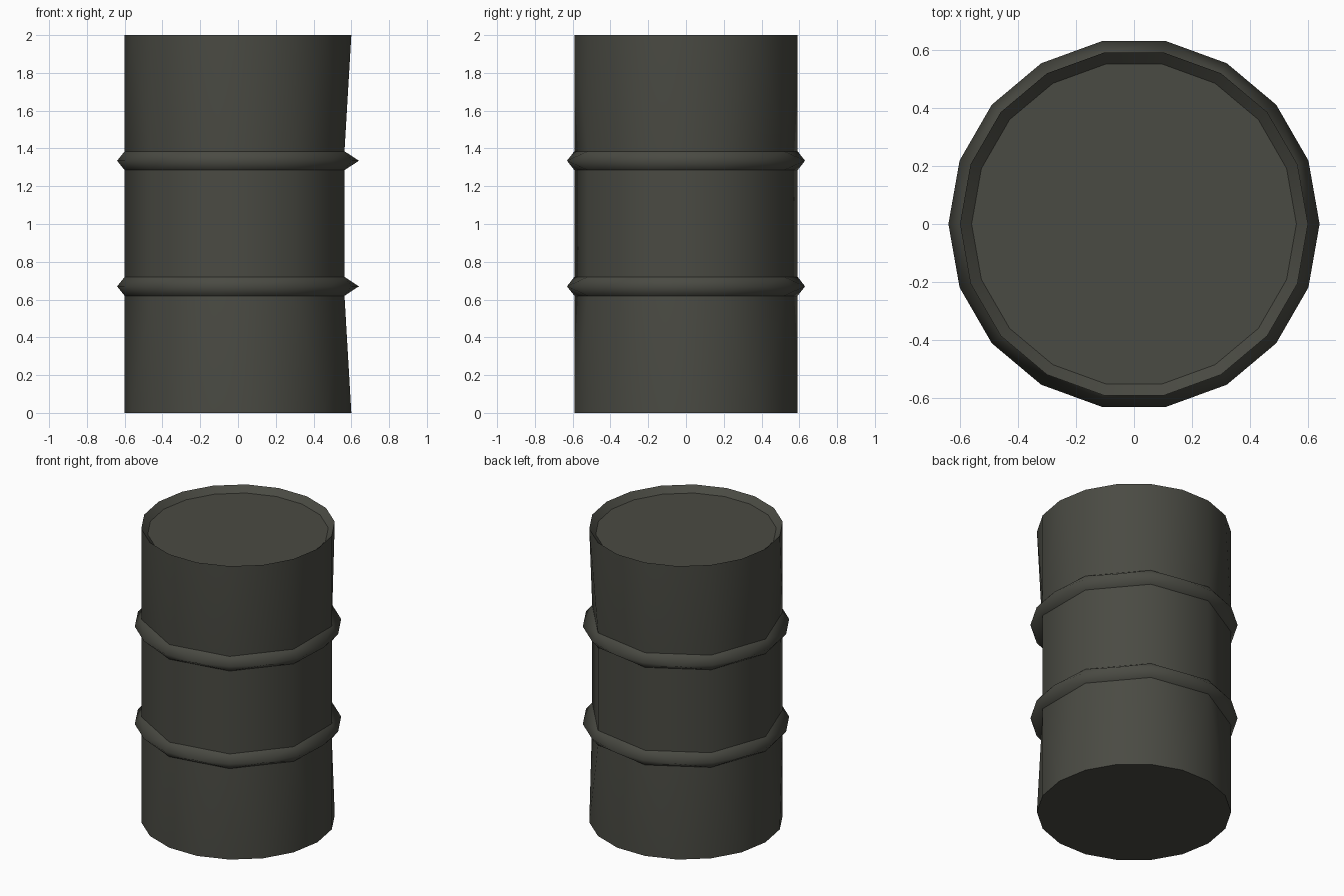
import bpy, bmesh, math

if "Cube" in bpy.data.objects:
    bpy.data.objects.remove(bpy.data.objects["Cube"])

SIDES = 18
metal = bpy.data.materials.new("dark olive grey metal")
metal.diffuse_color = (0.068, 0.069, 0.056, 1)
metal.use_nodes = True
metal.node_tree.nodes["Principled BSDF"].inputs["Base Color"].default_value = metal.diffuse_color

# Profile: radius, height, full (18 sides) or reduced (9 sides), sharp edge loop
rows = [
    (0.60, 0.00, True, True),                              # bottom edge
    (0.60, 0.62, False, True), (0.64, 0.67, True, False),  # lower rib
    (0.60, 0.72, False, True),
    (0.60, 1.285, False, True), (0.64, 1.335, True, False),  # upper rib
    (0.60, 1.385, False, True),
    (0.60, 2.00, True, True),                              # rim
    (0.56, 1.96, True, True),                              # recessed lid edge
]

bm = bmesh.new()


def make_row(radius, z, full):
    """Vertices by side index; reduced rows keep only the odd indices."""
    row = {}
    for i in range(0 if full else 1, SIDES, 1 if full else 2):
        a = math.tau * i / SIDES
        row[i] = bm.verts.new((radius * math.cos(a), radius * math.sin(a), z))
    return row


def bridge(low, high):
    """Join two rows, fanning to the middle vertex where one row is reduced."""
    for m in range(0, SIDES, 2):
        a, b = (m - 1) % SIDES, m + 1
        if m in low and m in high:
            bm.faces.new((low[a], low[m], high[m], high[a]))
            bm.faces.new((low[m], low[b], high[b], high[m]))
        elif m in low:
            bm.faces.new((low[a], low[m], high[a]))
            bm.faces.new((low[m], high[b], high[a]))
            bm.faces.new((low[m], low[b], high[b]))
        elif m in high:
            bm.faces.new((low[a], high[m], high[a]))
            bm.faces.new((low[a], low[b], high[m]))
            bm.faces.new((low[b], high[b], high[m]))
        else:
            bm.faces.new((low[a], low[b], high[b], high[a]))


# Drum wall with ribs and rim
loops = [make_row(r, z, full) for r, z, full, _ in rows]
for low, high in zip(loops, loops[1:]):
    bridge(low, high)

# Base and lid
bm.faces.new([loops[0][i] for i in reversed(range(SIDES))])
bm.faces.new([loops[-1][i] for i in range(SIDES)])
bmesh.ops.recalc_face_normals(bm, faces=bm.faces[:])

# Smooth shading, split at the rib borders, rim and base
for f in bm.faces:
    f.smooth = True
for loop, (_, _, _, sharp) in zip(loops, rows):
    members = set(loop.values())
    for v in members:
        for e in v.link_edges:
            if sharp and e.other_vert(v) in members:
                e.smooth = False

mesh = bpy.data.meshes.new("drum_barrel")
bm.to_mesh(mesh)
bm.free()
mesh.materials.append(metal)
bpy.context.collection.objects.link(bpy.data.objects.new("drum_barrel", mesh))
